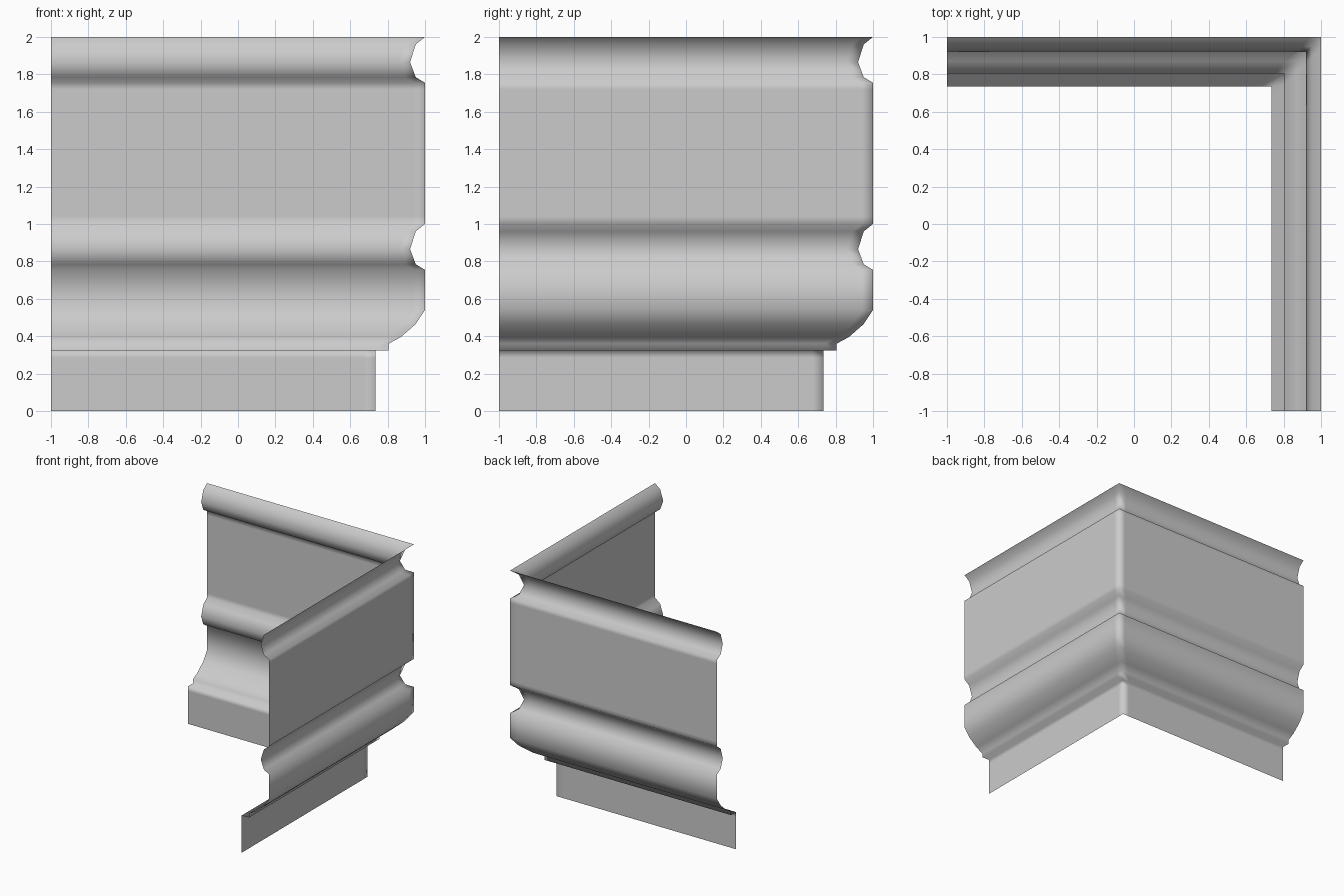
import bpy
import bmesh

cube = bpy.data.objects.get("Cube")
if cube:
    bpy.data.objects.remove(cube, do_unlink=True)

# One plain grey for the whole moulding
grey = bpy.data.materials.new("plain_grey")
grey.use_nodes = True
colour = (0.6, 0.6, 0.6, 1)
grey.diffuse_color = colour
grey.node_tree.nodes["Principled BSDF"].inputs["Base Color"].default_value = colour


def groove(top):
    """Scooped groove below a given height, from bottom to top."""
    return [(1.0, top - 0.245), (0.95, top - 0.215), (0.92, top - 0.135),
            (0.95, top - 0.04), (1.0, top)]


# Cross-section as (distance from centre, height): plinth, ledge, cove, grooves
profile = [(0.735, 0), (0.735, 0.285), (0.735, 0.325), (0.805, 0.325),
           (0.805, 0.36), (0.87, 0.395), (0.95, 0.465), (1.0, 0.54)]
profile += groove(1.0) + [(1.0, 1.04), (1.0, 1.72)] + groove(2.0)

CORNER = 0.06  # width of the softly shaded strip beside the mitre


def mitred_row(bm, d, z):
    """One line of the moulding, along the back wall and round to the side."""
    path = [(-1, d), (d - CORNER, d), (d, d), (d, d - CORNER), (d, -1)]
    return [bm.verts.new((x, y, z)) for x, y in path]


# Sweep the cross-section around the corner as an open sheet
bm = bmesh.new()
rows = [mitred_row(bm, d, z) for d, z in profile]
for low, high in zip(rows, rows[1:]):
    for i in range(len(low) - 1):
        face = bm.faces.new((low[i], high[i], high[i + 1], low[i + 1]))
        face.smooth = True

mesh = bpy.data.meshes.new("corner_moulding")
bm.to_mesh(mesh)
bm.free()
mesh.materials.append(grey)
moulding = bpy.data.objects.new("corner_moulding", mesh)
bpy.context.collection.objects.link(moulding)
